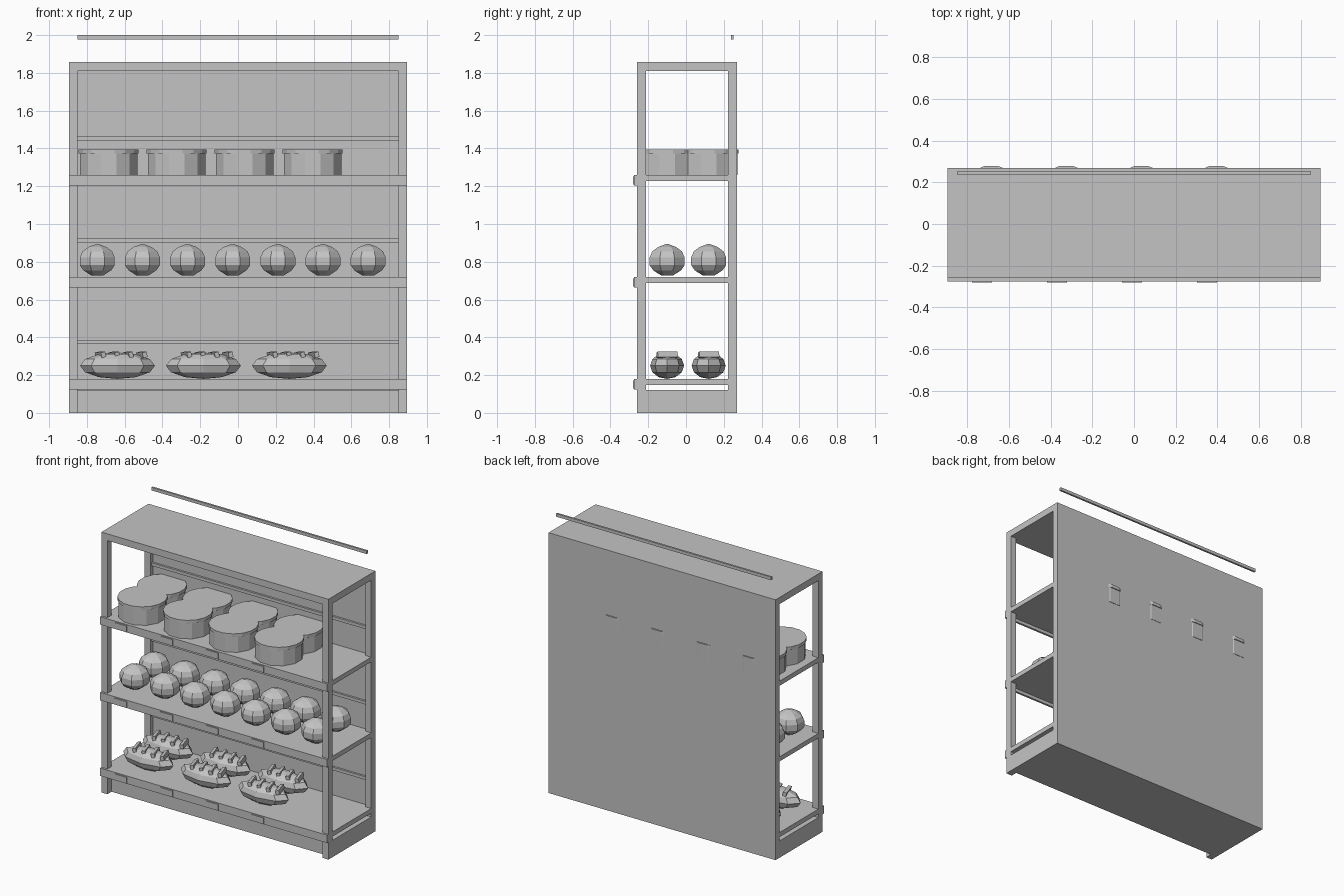
import bpy, bmesh, math
from mathutils import Matrix

cube = bpy.data.objects.get("Cube")
if cube:
    bpy.data.objects.remove(cube, do_unlink=True)

grey = bpy.data.materials.new("plain_grey")
grey.use_nodes = True
colour = (0.55, 0.55, 0.55, 1)
grey.diffuse_color = colour
grey.node_tree.nodes["Principled BSDF"].inputs["Base Color"].default_value = colour


def finish(name, bm):
    mesh = bpy.data.meshes.new(name)
    bm.to_mesh(mesh)
    bm.free()
    mesh.materials.append(grey)
    obj = bpy.data.objects.new(name, mesh)
    bpy.context.collection.objects.link(obj)
    return obj


def add_box(bm, x, y, z, turn=Matrix()):
    """Box from (min, max) ranges, optionally turned about its centre."""
    mid = [(a + b) / 2 for a, b in (x, y, z)]
    size = [b - a for a, b in (x, y, z)]
    bmesh.ops.create_cube(bm, size=1, matrix=Matrix.Translation(mid) @ turn @ Matrix.Diagonal((*size, 1)))


def box(name, x, y, z):
    bm = bmesh.new()
    add_box(bm, x, y, z)
    return finish(name, bm)


def add_lathe(bm, centre, profile, sides):
    """Flat-sided turned solid with flats facing the axes; profile is (radius, height)."""
    rings = []
    for r, h in profile:
        rings.append([bm.verts.new((centre[0] + r * math.cos(a), centre[1] + r * math.sin(a), centre[2] + h))
                      for a in ((i + 0.5) * math.tau / sides for i in range(sides))])
    for low, high in zip(rings, rings[1:]):
        for i in range(sides):
            j = (i + 1) % sides
            bm.faces.new((low[i], low[j], high[j], high[i]))
    bm.faces.new(rings[0][::-1])
    bm.faces.new(rings[-1])


W, FRONT, BACK, POST = 0.896, -0.26, 0.27, 0.047
INNER = W - POST
ROWS = (-0.1, 0.12)

# Frame: corner posts, top, plinth and back
for side, x in (("right", (-W, -INNER)), ("left", (INNER, W))):
    box(side + "_front_post", x, (FRONT, FRONT + POST), (0, 1.82))
    box(side + "_back_post", x, (BACK - POST, BACK), (0, 1.82))
box("top_board", (-W, W), (FRONT, BACK), (1.81, 1.858))
box("plinth", (-W, W), (FRONT + POST, BACK), (0, 0.12))
box("back_panel", (-W, W), (0.252, BACK), (0, 1.82))

# Shelves with front lip, label plates and rear light strip
for level, top in enumerate((0.18, 0.72, 1.26), 1):
    box(f"shelf_{level}", (-W, W), (FRONT, 0.255), (top - 0.033, top))
    box(f"shelf_lip_{level}", (-W, W), (-0.275, FRONT), (top - 0.056, top))
    bm = bmesh.new()
    for i in range(4):
        x = -0.73 + 0.36 * i
        add_box(bm, (x - 0.048, x + 0.048), (-0.281, -0.275), (top - 0.052, top - 0.008))
    finish(f"label_plates_{level}", bm)
for i in range(4):
    z = 0.375 + 0.538 * i
    box(f"light_strip_{i + 1}", (-INNER, INNER), (0.238, 0.252), (z - 0.011, z + 0.011))

# Top shelf: lidded tubs
for row, y in enumerate(ROWS, 1):
    for i in range(4):
        x = -0.685 + 0.36 * i
        bm = bmesh.new()
        add_lathe(bm, (x, y, 1.26), ((0.158, 0), (0.158, 0.115)), 12)
        finish(f"tub_{row}_{i + 1}", bm)
        bm = bmesh.new()
        add_lathe(bm, (x, y, 1.26), ((0.162, 0.112), (0.162, 0.135)), 16)
        finish(f"tub_lid_{row}_{i + 1}", bm)

# Middle shelf: round buns
bun = ((0.035, 0.008), (0.08, 0.035), (0.1, 0.062), (0.1, 0.103),
       (0.085, 0.135), (0.052, 0.158), (0.006, 0.174))
for row, y in enumerate(ROWS, 1):
    for i in range(7):
        bm = bmesh.new()
        add_lathe(bm, (-0.745 + 0.239 * i, y, 0.72), bun, 8)
        finish(f"bun_{row}_{i + 1}", bm)

# Bottom shelf: long loaves with slanted crust strips
tilt = Matrix.Rotation(0.3, 4, "Z") @ Matrix.Rotation(-0.25, 4, "Y")
for row, y in enumerate(ROWS, 1):
    for i in range(3):
        x = -0.638 + 0.455 * i
        bm = bmesh.new()
        bmesh.ops.create_uvsphere(
            bm, u_segments=8, v_segments=6, radius=1,
            matrix=Matrix.Translation((x, y, 0.25)) @ Matrix.Diagonal((0.198, 0.09, 0.07, 1)))
        finish(f"loaf_{row}_{i + 1}", bm)
        bm = bmesh.new()
        for k in range(4):
            sx = x - 0.09 + 0.073 * k
            add_box(bm, (sx - 0.012, sx + 0.012), (y - 0.055, y + 0.055), (0.293, 0.322), tilt)
        finish(f"loaf_crust_{row}_{i + 1}", bm)
